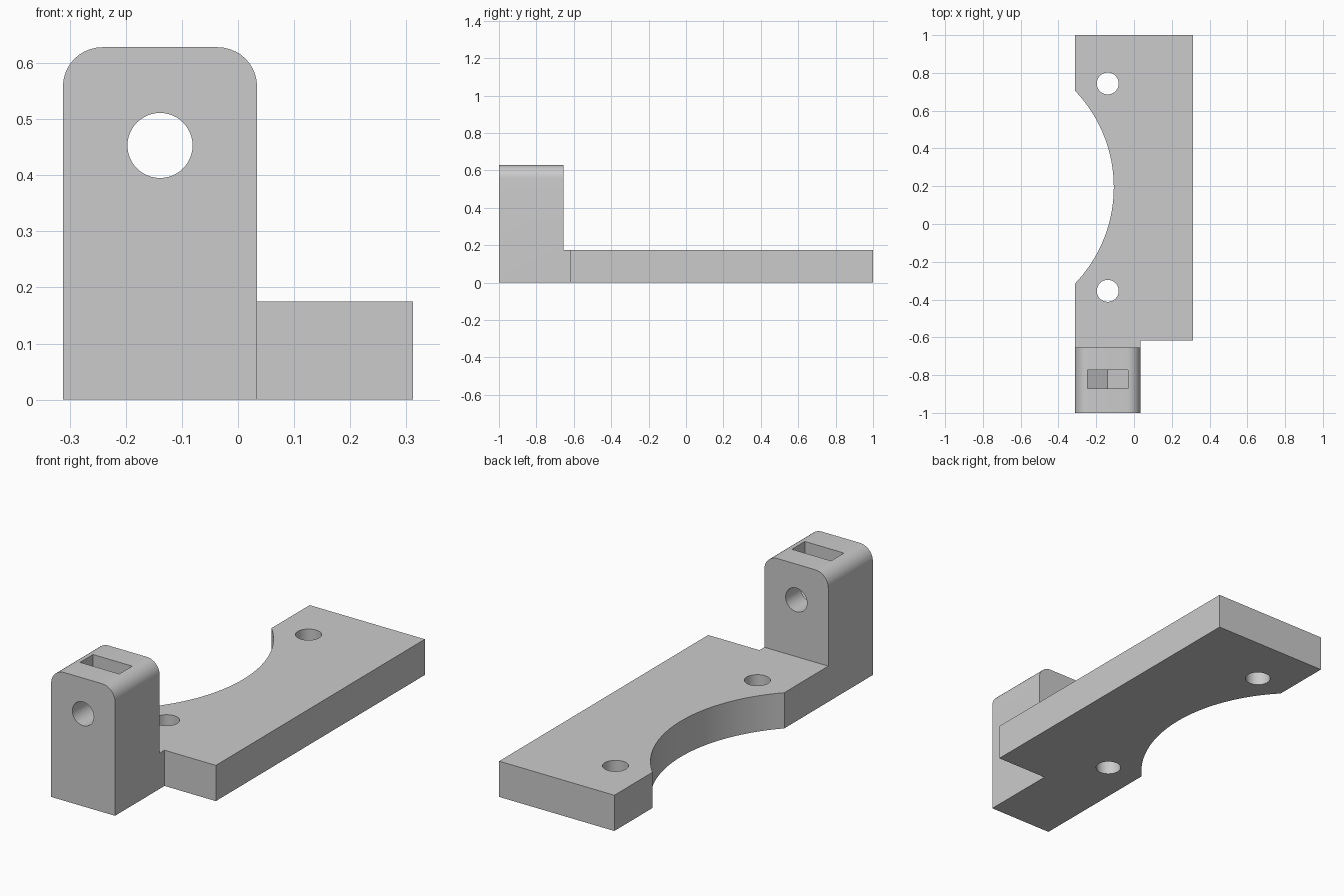
import bpy
import bmesh
from math import sin, cos, pi, asin, radians
from mathutils import Matrix, Vector

if "Cube" in bpy.data.objects:
    bpy.data.objects.remove(bpy.data.objects["Cube"])

LEFT, STEP, RIGHT = -0.312, 0.034, 0.312      # x limits of plate and post
THICK, HEIGHT = 0.175, 0.628                  # plate and post heights
POST_BACK = -0.655
HOLE_X, HOLE_Z, HOLE_R = -0.139, 0.453, 0.058
ALONG_Y = Matrix.Rotation(pi / 2, 4, 'X')     # stands a flat profile up, facing -y

grey = bpy.data.materials.new("plain grey")
grey.use_nodes = True
grey.diffuse_color = (0.6, 0.6, 0.6, 1)
grey.node_tree.nodes["Principled BSDF"].inputs["Base Color"].default_value = (0.6, 0.6, 0.6, 1)


def arc(cx, cy, r, start, end, n):
    """Points on an arc, both ends included."""
    angles = [start + (end - start) * i / n for i in range(n + 1)]
    return [(cx + r * cos(a), cy + r * sin(a)) for a in angles]


def prism(name, points, low, high, turn=Matrix()):
    """Extrude a closed flat profile from low to high, then turn it."""
    bm = bmesh.new()
    face = bm.faces.new([bm.verts.new((x, y, low)) for x, y in points])
    moved = bmesh.ops.extrude_face_region(bm, geom=[face])["geom"]
    bmesh.ops.translate(bm, vec=Vector((0, 0, high - low)),
                        verts=[g for g in moved if isinstance(g, bmesh.types.BMVert)])
    bmesh.ops.recalc_face_normals(bm, faces=bm.faces)
    bm.transform(turn)
    mesh = bpy.data.meshes.new(name)
    bm.to_mesh(mesh)
    bm.free()
    mesh.materials.append(grey)
    obj = bpy.data.objects.new(name, mesh)
    bpy.context.collection.objects.link(obj)
    return obj


def combine(target, other, operation):
    """Apply a boolean and remove the second object."""
    mod = target.modifiers.new(operation.lower(), 'BOOLEAN')
    mod.operation, mod.object, mod.solver = operation, other, 'EXACT'
    bpy.context.view_layer.objects.active = target
    bpy.ops.object.modifier_apply(modifier=mod.name)
    bpy.data.objects.remove(other)


# Base plate with the large side arc and the narrow neck under the post
half, depth, mid_y = 0.51, 0.205, 0.195
big_r = (half ** 2 + depth ** 2) / (2 * depth)
sweep = asin(half / big_r)
outline = [(LEFT, -0.8), (STEP, -0.8), (STEP, -0.617), (RIGHT, -0.617), (RIGHT, 1), (LEFT, 1)]
outline += arc(LEFT + depth - big_r, mid_y, big_r, sweep, -sweep, 40)
bracket = prism("mounting_bracket", outline, 0, THICK)

# Upright post with rounded top corners
r = 0.07
front = [(LEFT, 0), (STEP, 0)]
front += arc(STEP - r, HEIGHT - r, r, 0, pi / 2, 10)
front += arc(LEFT + r, HEIGHT - r, r, pi / 2, pi, 10)
combine(bracket, prism("post", front, -POST_BACK, 1, ALONG_Y), 'UNION')

# Screw holes through the plate
for y in (0.744, -0.354):
    circle = arc(HOLE_X, y, HOLE_R, 0, 2 * pi, 48)[:-1]
    combine(bracket, prism("screw_hole", circle, -0.1, THICK + 0.1), 'DIFFERENCE')

# Cross hole through the post
circle = arc(HOLE_X, HOLE_Z, HOLE_R, 0, 2 * pi, 48)[:-1]
combine(bracket, prism("cross_hole", circle, 0.5, 1.1, ALONG_Y), 'DIFFERENCE')

# Nut slot from the top, ending in the lower half of a hexagon
w = 0.106
flat, tip = w * 0.577, w * 1.155
slot = [(HOLE_X - w, HEIGHT + 0.1), (HOLE_X - w, HOLE_Z - flat), (HOLE_X, HOLE_Z - tip),
        (HOLE_X + w, HOLE_Z - flat), (HOLE_X + w, HEIGHT + 0.1)]
combine(bracket, prism("nut_slot", slot, 0.772, 0.872, ALONG_Y), 'DIFFERENCE')

# Merge coplanar faces and smooth only the curved walls
bm = bmesh.new()
bm.from_mesh(bracket.data)
bmesh.ops.remove_doubles(bm, verts=bm.verts, dist=0.0001)
bmesh.ops.dissolve_limit(bm, angle_limit=radians(0.5), verts=bm.verts, edges=bm.edges)
bm.to_mesh(bracket.data)
bm.free()
bpy.ops.object.select_all(action='DESELECT')
bracket.select_set(True)
bpy.context.view_layer.objects.active = bracket
bpy.ops.object.shade_smooth_by_angle(angle=radians(30))
